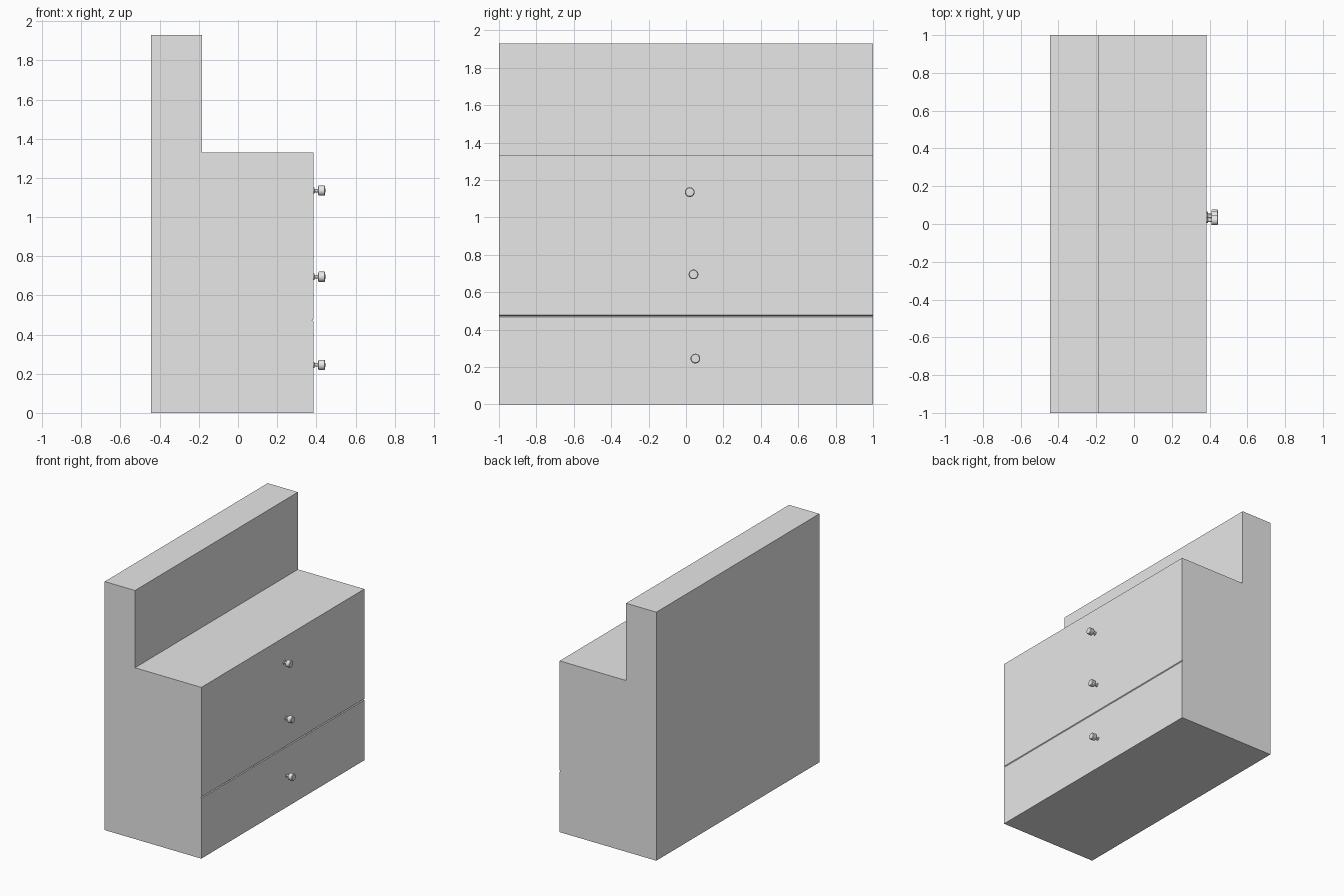
import bpy
import bmesh
import math
from mathutils import Matrix

cube = bpy.data.objects.get("Cube")
if cube:
    bpy.data.objects.remove(cube, do_unlink=True)

# Single grey finish
grey = bpy.data.materials.new("light_grey")
grey.use_nodes = True
colour = (0.8, 0.8, 0.8, 1.0)
grey.diffuse_color = colour
grey.node_tree.nodes["Principled BSDF"].inputs["Base Color"].default_value = colour

FRONT = 0.385   # x of the drawer face


def finish(name, bm):
    bmesh.ops.recalc_face_normals(bm, faces=bm.faces)
    mesh = bpy.data.meshes.new(name)
    bm.to_mesh(mesh)
    bm.free()
    mesh.materials.append(grey)
    obj = bpy.data.objects.new(name, mesh)
    bpy.context.collection.objects.link(obj)
    return obj


def extruded_profile(name, points, half_width):
    """Sweep an x-z outline along y."""
    bm = bmesh.new()
    face = bm.faces.new([bm.verts.new((x, -half_width, z)) for x, z in points])
    swept = bmesh.ops.extrude_face_region(bm, geom=[face])["geom"]
    verts = [v for v in swept if isinstance(v, bmesh.types.BMVert)]
    bmesh.ops.translate(bm, verts=verts, vec=(0, 2 * half_width, 0))
    return finish(name, bm)


def knob(name, y, z, sides=32):
    """Turned knob whose axis points along x; the profile is (x, radius)."""
    profile = [(-0.004, 0), (-0.004, 0.016), (0.005, 0.016), (0.007, 0.009),
               (0.024, 0.009), (0.025, 0.024), (0.028, 0.026),
               (0.056, 0.026), (0.06, 0.022), (0.061, 0)]
    bm = bmesh.new()
    verts = [bm.verts.new((x, 0, r)) for x, r in profile]
    edges = [bm.edges.new(pair) for pair in zip(verts, verts[1:])]
    bmesh.ops.spin(bm, geom=verts + edges, cent=(0, 0, 0), axis=(1, 0, 0),
                   angle=math.tau, steps=sides)
    bmesh.ops.remove_doubles(bm, verts=bm.verts, dist=0.0001)
    bmesh.ops.transform(bm, matrix=Matrix.Translation((FRONT, y, z)), verts=bm.verts)
    obj = finish(name, bm)
    bpy.ops.object.select_all(action="DESELECT")
    obj.select_set(True)
    bpy.context.view_layer.objects.active = obj
    bpy.ops.object.shade_smooth_by_angle(angle=math.radians(35))


# Stepped cabinet with a shallow groove between the drawers
extruded_profile("stepped_cabinet", [
    (-0.445, 0), (FRONT, 0),
    (FRONT, 0.468), (FRONT - 0.006, 0.473), (FRONT, 0.478),
    (FRONT, 1.33), (-0.185, 1.33), (-0.185, 1.93), (-0.445, 1.93)], 1.0)

# Drawer knobs
for part, y, z in (("upper_knob", 0.02, 1.135),
                   ("middle_knob", 0.04, 0.695),
                   ("lower_knob", 0.05, 0.245)):
    knob(part, y, z)
